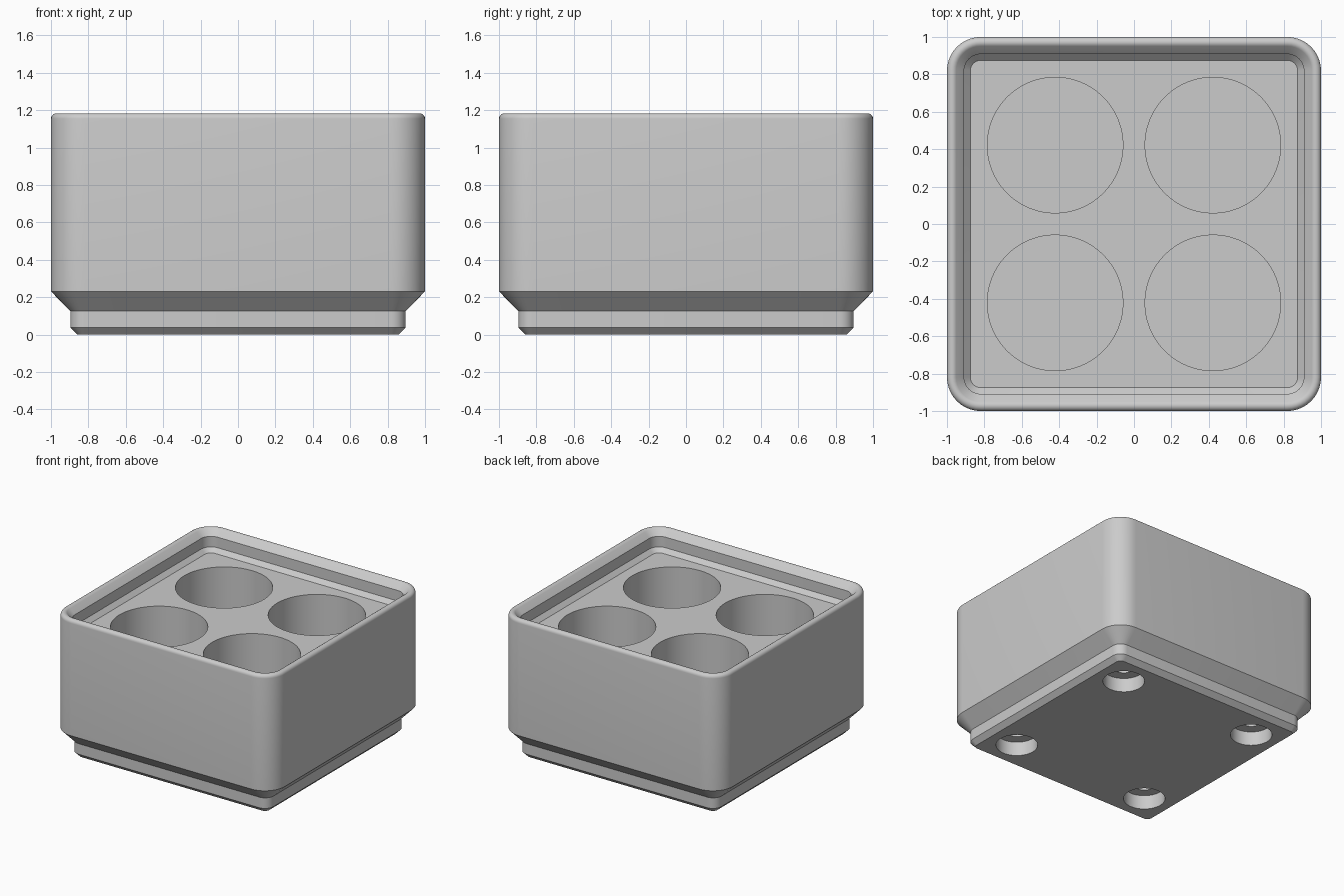
import bpy, bmesh, math

if "Cube" in bpy.data.objects:
    bpy.data.objects.remove(bpy.data.objects["Cube"], do_unlink=True)

MM = 2 / 41.5          # one millimetre in model units
HALF = 20.75           # half width in millimetres
CORNER = 3.75          # outer corner radius in millimetres
STEPS = 10             # segments per rounded corner

grey = bpy.data.materials.new("light grey plastic")
grey.use_nodes = True
colour = (0.6, 0.6, 0.6, 1)
grey.diffuse_color = colour
grey.node_tree.nodes["Principled BSDF"].inputs["Base Color"].default_value = colour


def make_object(name, bm):
    bmesh.ops.recalc_face_normals(bm, faces=bm.faces)
    mesh = bpy.data.meshes.new(name)
    bm.to_mesh(mesh)
    bm.free()
    mesh.materials.append(grey)
    obj = bpy.data.objects.new(name, mesh)
    bpy.context.collection.objects.link(obj)
    return obj


def bridge(bm, rings):
    """Skin a stack of closed rings and cap both ends."""
    for low, high in zip(rings, rings[1:]):
        n = len(low)
        for i in range(n):
            j = (i + 1) % n
            bm.faces.new((low[i], low[j], high[j], high[i]))
    bm.faces.new(rings[0])
    bm.faces.new(rings[-1])


def rounded_square(bm, inset, z):
    """Ring of verts, inset from the outer wall with concentric corners."""
    centre, radius = HALF - CORNER, CORNER - inset
    ring = []
    for quarter in range(4):
        mid = math.radians(45 + 90 * quarter)
        cx = math.copysign(centre, math.cos(mid))
        cy = math.copysign(centre, math.sin(mid))
        for k in range(STEPS + 1):
            a = math.radians(90) * (quarter + k / STEPS)
            x, y = cx + radius * math.cos(a), cy + radius * math.sin(a)
            ring.append(bm.verts.new((x * MM, y * MM, z * MM)))
    return ring


def add_turned(bm, x, y, profile, sides):
    """Solid of revolution from (radius, height) pairs."""
    rings = []
    for r, z in profile:
        angles = [2 * math.pi * i / sides for i in range(sides)]
        rings.append([bm.verts.new(((x + r * math.cos(a)) * MM,
                                    (y + r * math.sin(a)) * MM, z * MM)) for a in angles])
    bridge(bm, rings)


# Body: stepped foot, straight wall, rounded rim, stepped inner lip, floor
FLOOR, RIM = 21, 0.6
profile = [(2.95, 0), (2.15, 0.8), (2.15, 2.6), (0, 4.8)]
rim_z = FLOOR + 4.4 - RIM - RIM * math.sqrt(2)
for k in range(9):
    a = math.radians(135 * k / 8)
    profile.append((RIM - RIM * math.cos(a), rim_z + RIM * math.sin(a)))
profile += [(1.9, FLOOR + 2.5), (1.9, FLOOR + 0.7), (2.6, FLOOR)]
bm = bmesh.new()
bridge(bm, [rounded_square(bm, inset, z) for inset, z in profile])
body = make_object("holder_body", bm)

# Cutter: four round pockets above, four stepped magnet and screw holes below
bm = bmesh.new()
for sx in (-1, 1):
    for sy in (-1, 1):
        add_turned(bm, sx * 8.75, sy * 8.75, [(7.52, 7), (7.52, 25)], 96)
        add_turned(bm, sx * 13, sy * 13,
                   [(3.25, -1), (3.25, 2.4), (1.5, 2.4), (1.5, 6)], 48)
cutter = make_object("hole_cutter", bm)
cutter.hide_render = True

cut = body.modifiers.new("holes", "BOOLEAN")
cut.operation = "DIFFERENCE"
cut.solver = "EXACT"
cut.object = cutter
bpy.ops.object.select_all(action="DESELECT")
bpy.context.view_layer.objects.active = body
body.select_set(True)
bpy.ops.object.modifier_apply(modifier=cut.name)
bpy.data.objects.remove(cutter, do_unlink=True)
bpy.ops.object.shade_smooth_by_angle(angle=math.radians(30))
